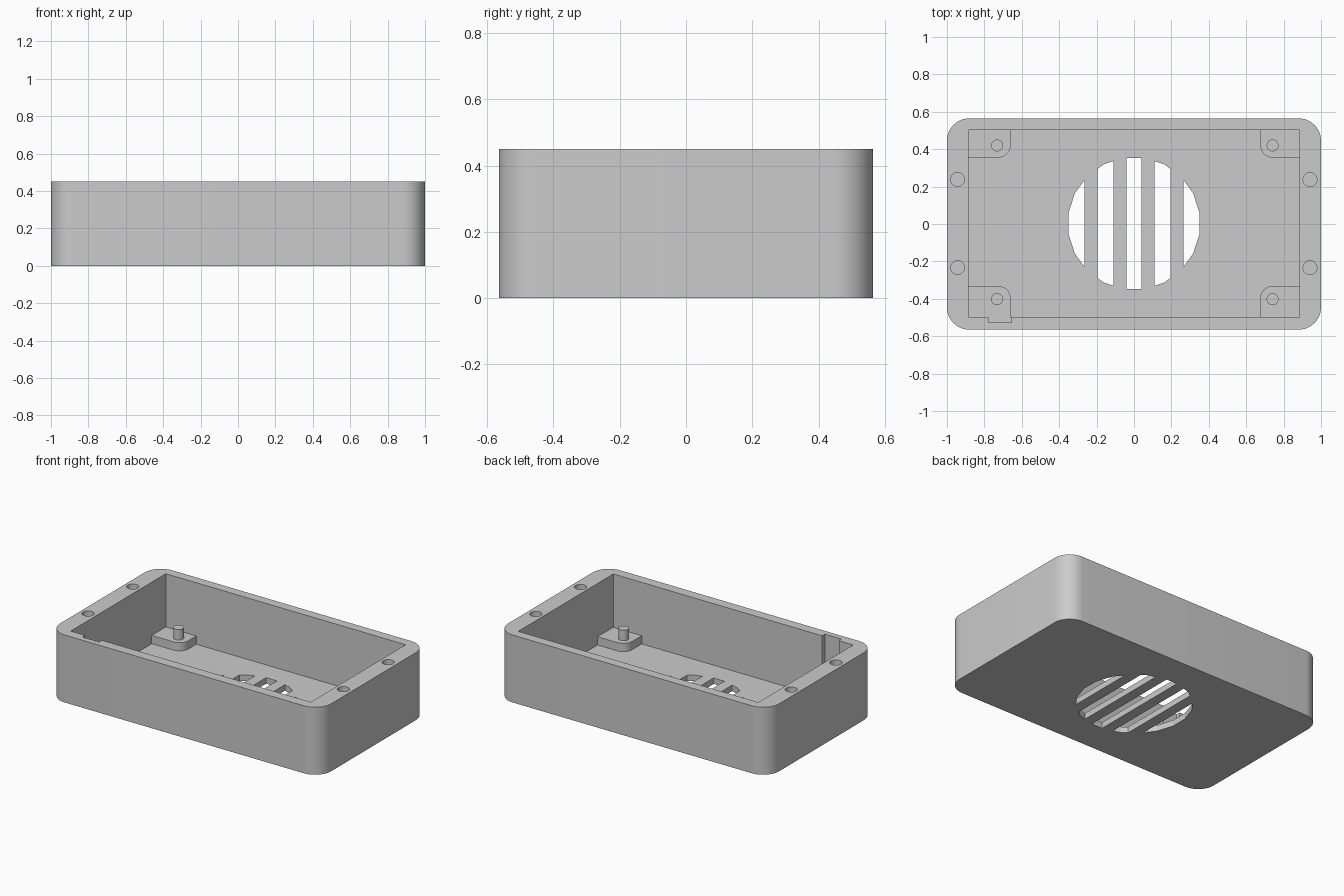
import bpy
import bmesh
import math
from mathutils import Vector

HEIGHT, FLOOR, LEDGE, PIN_TOP = 0.45, 0.04, 0.095, 0.165

if "Cube" in bpy.data.objects:
    bpy.data.objects.remove(bpy.data.objects["Cube"])

grey = bpy.data.materials.new("plain grey")
grey.use_nodes = True
colour = (0.6, 0.6, 0.6, 1)
grey.diffuse_color = colour
grey.node_tree.nodes["Principled BSDF"].inputs["Base Color"].default_value = colour


def prism(name, points, z0, z1, clip=None):
    """Extrude a flat outline from z0 to z1, optionally trimmed to an x range."""
    bm = bmesh.new()
    bm.faces.new([bm.verts.new((x, y, z0)) for x, y in points])
    if clip:
        for x, side in ((clip[0], -1), (clip[1], 1)):
            bmesh.ops.bisect_plane(bm, geom=bm.verts[:] + bm.edges[:] + bm.faces[:],
                                   plane_co=(x, 0, 0), plane_no=(side, 0, 0), clear_outer=True)
    top = bmesh.ops.extrude_face_region(bm, geom=bm.faces[:])["geom"]
    bmesh.ops.translate(bm, vec=Vector((0, 0, z1 - z0)),
                        verts=[v for v in top if isinstance(v, bmesh.types.BMVert)])
    bmesh.ops.recalc_face_normals(bm, faces=bm.faces[:])
    mesh = bpy.data.meshes.new(name)
    bm.to_mesh(mesh)
    bm.free()
    mesh.materials.append(grey)
    obj = bpy.data.objects.new(name, mesh)
    bpy.context.collection.objects.link(obj)
    return obj


def arc(cx, cy, r, start, sweep, steps):
    return [(cx + r * math.cos(math.radians(start + sweep * i / steps)),
             cy + r * math.sin(math.radians(start + sweep * i / steps))) for i in range(steps + 1)]


def circle(cx, cy, r, sides, start=0):
    return arc(cx, cy, r, start, 360, sides)[:-1]


def rect(x0, x1, y0, y1):
    return [(x0, y0), (x1, y0), (x1, y1), (x0, y1)]


def select_only(obj):
    bpy.ops.object.select_all(action='DESELECT')
    obj.select_set(True)
    bpy.context.view_layer.objects.active = obj


def cut(target, cutter):
    cutter.hide_render = True
    mod = target.modifiers.new("cut", 'BOOLEAN')
    mod.operation, mod.solver, mod.object = 'DIFFERENCE', 'EXACT', cutter
    select_only(target)
    bpy.ops.object.modifier_apply(modifier=mod.name)
    bpy.data.objects.remove(cutter)


# Case body with rounded upright corners
outline = []
for sx, sy, start in ((1, 1, 0), (-1, 1, 90), (-1, -1, 180), (1, -1, 270)):
    outline += arc(sx * 0.88, sy * 0.445, 0.12, start, 90, 12)
case = prism("case", outline, 0, HEIGHT)

# Open cavity and the cable notch in the front wall
cut(case, prism("cavity_cutter", rect(-0.885, 0.885, -0.498, 0.503), FLOOR, 0.6))
cut(case, prism("notch_cutter", rect(-0.778, -0.655, -0.527, -0.45), LEDGE, 0.6))

# Round vent made of five slots
for x0, x1 in ((-0.4, -0.265), (-0.195, -0.11), (-0.04, 0.04), (0.11, 0.195), (0.265, 0.4)):
    cut(case, prism("vent_cutter", circle(0, 0.003, 0.355, 20, 9), -0.1, 0.1, (x0, x1)))

# Screw holes in the side rims
for x in (-0.943, 0.941):
    for y in (-0.233, 0.238):
        cut(case, prism("screw_hole_cutter", circle(x, y, 0.037, 24), 0.2, 0.6))

parts = [case]

# Corner ledges with one rounded corner, each carrying a locating pin
for side, sx, inner_x, pin_x in (("right", -1, -0.66, -0.732), ("left", 1, 0.675, 0.741)):
    for end, sy, wall_y, inner_y, pin_y in (("front", -1, -0.498, -0.332, -0.402),
                                            ("back", 1, 0.503, 0.355, 0.42)):
        r = 0.065
        cx, cy = inner_x + sx * r, inner_y + sy * r
        curve = [(cx - sx * (x), cy - sy * (y)) for x, y in arc(0, 0, r, 0, 90, 8)]
        wall_x = sx * 0.885
        points = [(wall_x, wall_y), (inner_x, wall_y)] + curve + [(wall_x, inner_y)]
        parts.append(prism(f"{end}_{side}_ledge", points, FLOOR, LEDGE))
        parts.append(prism(f"{end}_{side}_pin", circle(pin_x, pin_y, 0.032, 24), LEDGE, PIN_TOP))

for obj in parts:
    select_only(obj)
    bpy.ops.object.shade_smooth_by_angle(angle=math.radians(17))
